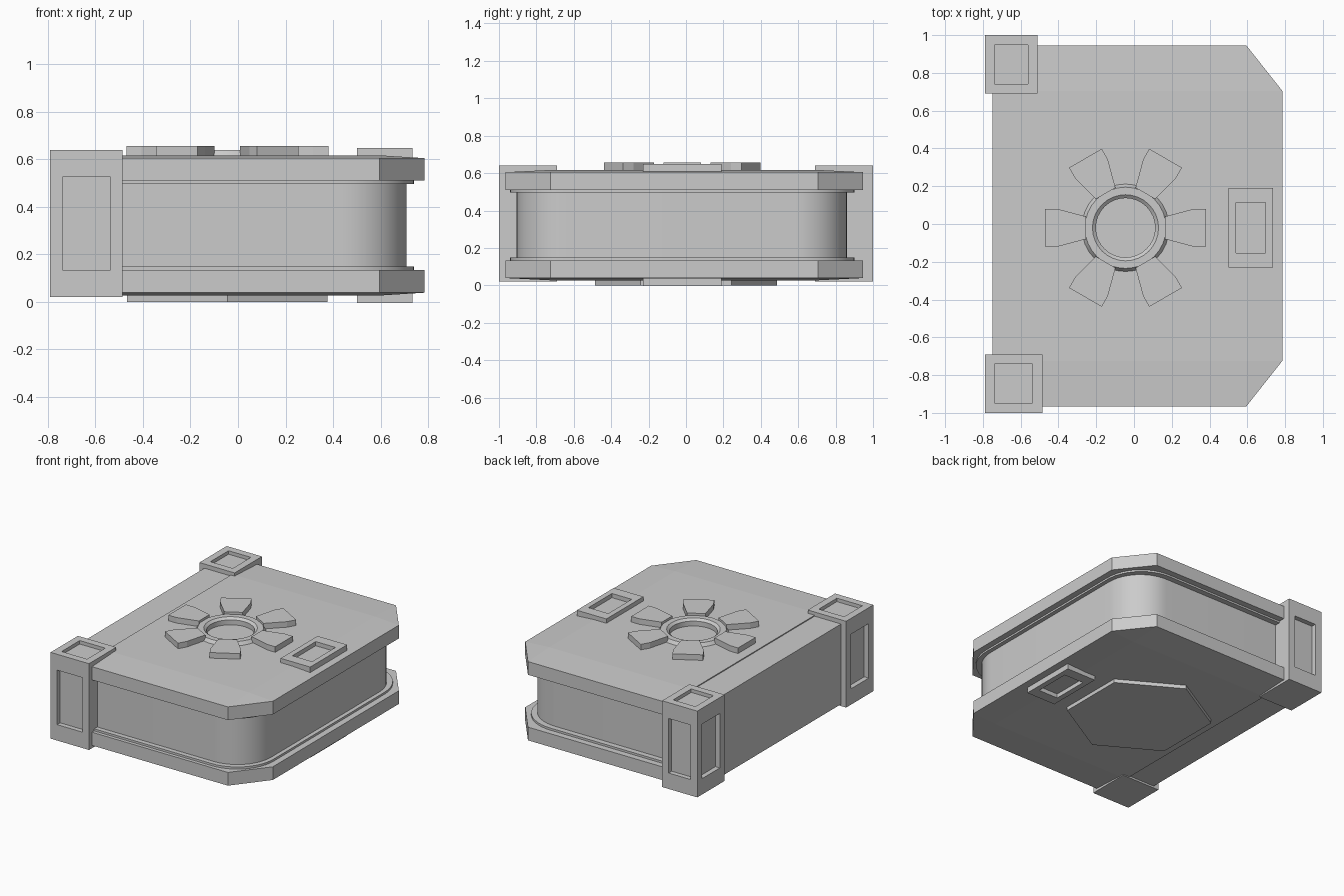
import bpy, bmesh, math
from mathutils import Vector

cube = bpy.data.objects.get("Cube")
if cube:
    bpy.data.objects.remove(cube, do_unlink=True)

mat = bpy.data.materials.new("stone grey")
mat.use_nodes = True
GREY = (0.6, 0.6, 0.6, 1)
mat.diffuse_color = GREY
mat.node_tree.nodes["Principled BSDF"].inputs["Base Color"].default_value = GREY

MID = 0.322  # mirror height between the two covers


def finish(name, bm, smooth=False):
    bmesh.ops.recalc_face_normals(bm, faces=bm.faces)
    mesh = bpy.data.meshes.new(name)
    bm.to_mesh(mesh)
    bm.free()
    mesh.materials.append(mat)
    ob = bpy.data.objects.new(name, mesh)
    bpy.context.collection.objects.link(ob)
    if smooth:
        bpy.ops.object.select_all(action='DESELECT')
        ob.select_set(True)
        bpy.context.view_layer.objects.active = ob
        bpy.ops.object.shade_smooth_by_angle(angle=math.radians(35))
    return ob


def flip(bm):
    for v in bm.verts:
        v.co.z = 2 * MID - v.co.z


def prism(bm, outline, z0, z1):
    """Extrude a closed outline from z0 to z1."""
    face = bm.faces.new([bm.verts.new((x, y, z0)) for x, y in outline])
    up = bmesh.ops.extrude_face_region(bm, geom=[face])["geom"]
    for v in up:
        if isinstance(v, bmesh.types.BMVert):
            v.co.z = z1


def box(bm, x0, x1, y0, y1, z0, z1):
    prism(bm, [(x0, y0), (x1, y0), (x1, y1), (x0, y1)], z0, z1)


def recess(bm, direction, margin_u, margin_v, depth):
    """Sink a rectangular panel into the face pointing along direction."""
    d = Vector(direction)
    bmesh.ops.recalc_face_normals(bm, faces=bm.faces)
    face = max(bm.faces, key=lambda f: f.normal.dot(d) * 10 + f.calc_center_median().dot(d))
    c = face.calc_center_median()
    bmesh.ops.inset_individual(bm, faces=[face], thickness=0.02)
    axes = [a for a in range(3) if abs(d[a]) < 0.5]
    for axis, margin in zip(axes, (margin_u, margin_v)):
        for v in face.verts:
            off = v.co[axis] - c[axis]
            v.co[axis] = c[axis] + math.copysign(abs(off) + 0.02 - margin, off)
    up = bmesh.ops.extrude_face_region(bm, geom=[face])["geom"]
    for v in up:
        if isinstance(v, bmesh.types.BMVert):
            v.co -= d * depth
    if face.is_valid:
        bmesh.ops.delete(bm, geom=[face], context='FACES_ONLY')


def rounded_block(name, x1, y0, y1, r, spans):
    """Block square at the spine and rounded at the two outer corners."""
    outline = [(-0.6, y1), (-0.6, y0)]
    for cy, start in ((y0 + r, -90), (y1 - r, 0)):
        for i in range(13):
            a = math.radians(start + i * 7.5)
            outline.append((x1 - r + r * math.cos(a), cy + r * math.sin(a)))
    bm = bmesh.new()
    for z0, z1 in spans:
        prism(bm, outline, z0, z1)
    return finish(name, bm, True)


# Covers: clipped outer corners, gently sloping towards the rim
def cover(name, lower):
    bm = bmesh.new()
    xs = (-0.54, 0.595, 0.785)
    ys = (-0.965, -0.725, 0.705, 0.945)
    low, high, rim = 0.51, 0.617, 0.605
    top = {}
    for i, x in enumerate(xs):
        for j, y in enumerate(ys):
            if i < 2 or j in (1, 2):
                inner = i < 2 and j in (1, 2)
                top[i, j] = bm.verts.new((x, y, high if inner else rim))
    for j in range(3):
        bm.faces.new([top[0, j], top[1, j], top[1, j + 1], top[0, j + 1]])
    bm.faces.new([top[1, 1], top[2, 1], top[2, 2], top[1, 2]])
    bm.faces.new([top[1, 0], top[2, 1], top[1, 1]])
    bm.faces.new([top[1, 2], top[2, 2], top[1, 3]])
    up = bmesh.ops.extrude_face_region(bm, geom=bm.faces[:])["geom"]
    for v in up:
        if isinstance(v, bmesh.types.BMVert):
            v.co.z = low
    if lower:
        flip(bm)
    return finish(name, bm)


CX, CY = -0.045, -0.02
top_cover = cover("top_cover", False)
cover("bottom_cover", True)

# Round well sunk into the top cover
bm = bmesh.new()
bmesh.ops.create_cone(bm, cap_ends=True, segments=32, radius1=0.165, radius2=0.165, depth=0.1)
bmesh.ops.translate(bm, verts=bm.verts, vec=(CX, CY, 0.64))
cutter = finish("well_cutter", bm)
cutter.hide_render = True
mod = top_cover.modifiers.new("well", 'BOOLEAN')
mod.operation = 'DIFFERENCE'
mod.object = cutter
bpy.context.view_layer.objects.active = top_cover
bpy.ops.object.modifier_apply(modifier="well")
bpy.data.objects.remove(cutter, do_unlink=True)

# Raised ring around the well, turned from a profile
bm = bmesh.new()
profile = [(0.157, 0.585), (0.157, 0.625), (0.175, 0.64), (0.215, 0.64), (0.235, 0.612)]
SEG = 32
rings = [[bm.verts.new((CX + r * math.cos(i * math.tau / SEG),
                        CY + r * math.sin(i * math.tau / SEG), z)) for i in range(SEG)]
         for r, z in profile]
for a, b in zip(rings, rings[1:]):
    for i in range(SEG):
        k = (i + 1) % SEG
        bm.faces.new([a[i], a[k], b[k], b[i]])
bm.faces.new(rings[0])
finish("centre_ring", bm, True)

# Six petals around the ring
bm = bmesh.new()
petal = [(0.21, -0.06), (0.36, -0.1), (0.425, -0.1), (0.425, 0.1), (0.36, 0.1), (0.21, 0.06)]
for n in range(6):
    c, s = math.cos(n * math.pi / 3), math.sin(n * math.pi / 3)
    prism(bm, [(CX + u * c - v * s, CY + u * s + v * c) for u, v in petal], 0.605, 0.657)
finish("petals", bm)

# Hexagonal plate under the bottom cover
bm = bmesh.new()
prism(bm, [(-0.045 + 0.487 * math.sin(n * math.pi / 3), 0.487 * math.cos(n * math.pi / 3))
           for n in range(6)], 0, 0.04)
finish("bottom_hexagon", bm)

# Clasp plates, top and bottom
for name, lower in (("top_clasp", False), ("bottom_clasp", True)):
    bm = bmesh.new()
    box(bm, 0.5, 0.735, -0.23, 0.19, 0.6, 0.648)
    recess(bm, (0, 0, 1), 0.045, 0.083, 0.03)
    if lower:
        flip(bm)
    finish(name, bm)

# Page block and the thin linings beside the covers
rounded_block("pages", 0.71, -0.905, 0.86, 0.27, [(0.14, 0.505)])
rounded_block("page_linings", 0.74, -0.94, 0.9, 0.29, [(0.125, 0.149), (0.497, 0.515)])

# Spine
bm = bmesh.new()
box(bm, -0.75, -0.535, -0.95, 0.93, 0.034, 0.61)
finish("spine", bm)

# Corner posts with sunken panels on the outer sides
for name, x1, y0, y1, side in (("front_post", -0.485, -1, -0.69, -1),
                               ("back_post", -0.51, 0.69, 1, 1)):
    bm = bmesh.new()
    box(bm, -0.79, x1, y0, y1, 0.02, 0.64)
    recess(bm, (0, 0, 1), 0.057, 0.058, 0.025)
    recess(bm, (0, side, 0), 0.058, 0.12, 0.035)
    recess(bm, (-1, 0, 0), 0.06, 0.12, 0.035)
    finish(name, bm)
